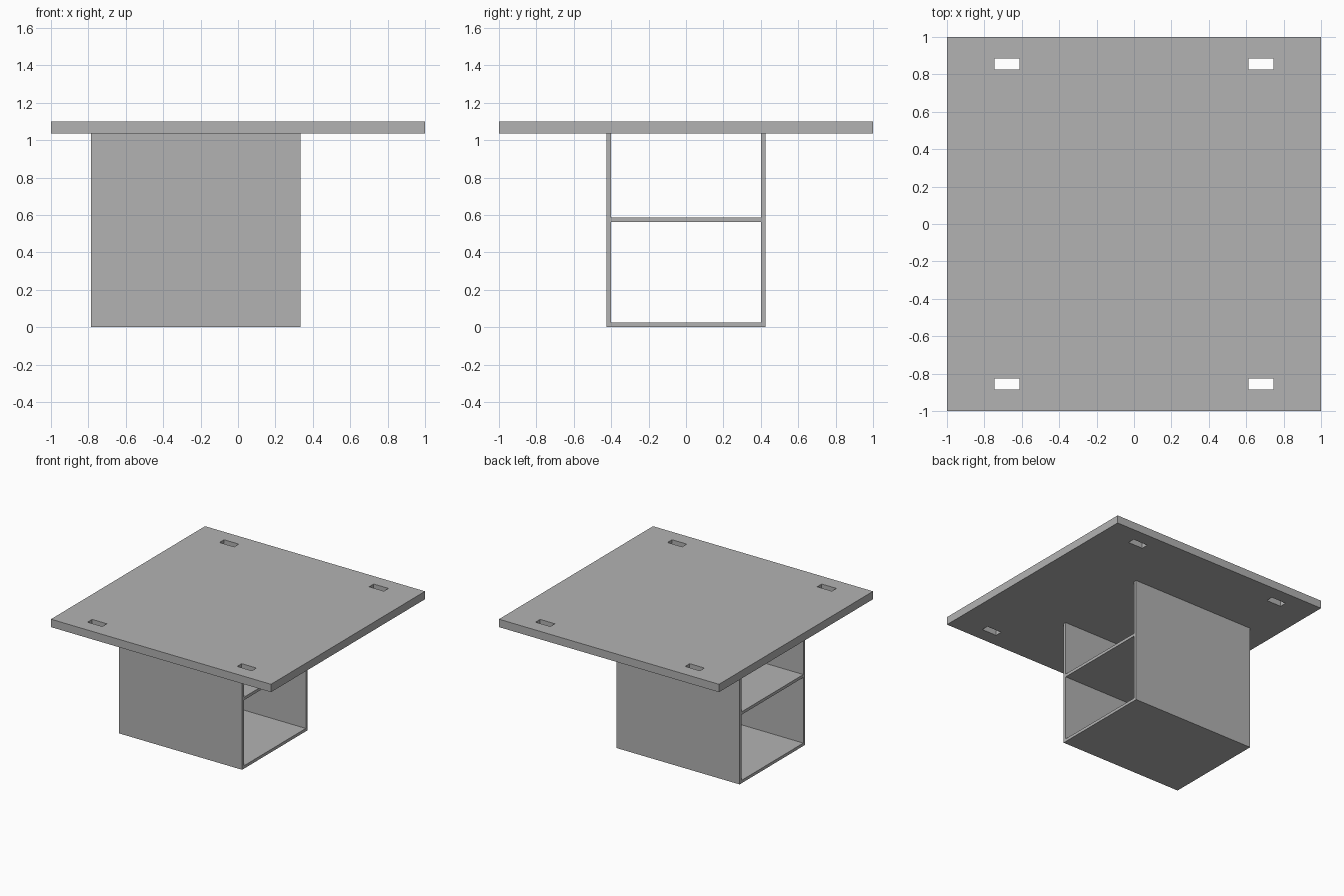
import bpy
import bmesh

if "Cube" in bpy.data.objects:
    bpy.data.objects.remove(bpy.data.objects["Cube"])

grey = bpy.data.materials.new("plain_grey")
grey.diffuse_color = (0.448, 0.448, 0.448, 1)
grey.use_nodes = True
grey.node_tree.nodes["Principled BSDF"].inputs["Base Color"].default_value = grey.diffuse_color


def finish(name, bm):
    mesh = bpy.data.meshes.new(name)
    bm.to_mesh(mesh)
    bm.free()
    mesh.materials.append(grey)
    obj = bpy.data.objects.new(name, mesh)
    bpy.context.collection.objects.link(obj)
    return obj


def box(name, x, y, z):
    """Box spanning the given (min, max) ranges."""
    bm = bmesh.new()
    bmesh.ops.create_cube(bm, size=1)
    for v in bm.verts:
        v.co = [r[0] if c < 0 else r[1] for c, r in zip(v.co, (x, y, z))]
    return finish(name, bm)


# Table top: a slab on a grid of cells, leaving out the four corner slots
xs = [-1, -0.747, -0.613, 0.613, 0.747, 1]
ys = [-1, -0.886, -0.827, 0.827, 0.886, 1]
bm = bmesh.new()
grid = [[bm.verts.new((x, y, 1.035)) for y in ys] for x in xs]
for i in range(5):
    for j in range(5):
        if not (i in (1, 3) and j in (1, 3)):
            bm.faces.new((grid[i][j], grid[i + 1][j],
                          grid[i + 1][j + 1], grid[i][j + 1]))
result = bmesh.ops.extrude_face_region(bm, geom=bm.faces[:])
for item in result["geom"]:
    if isinstance(item, bmesh.types.BMVert):
        item.co.z = 1.10
bmesh.ops.recalc_face_normals(bm, faces=bm.faces)
finish("table_top", bm)

# Open-ended cabinet: two side walls, a floor and a middle shelf
depth = (-0.785, 0.335)
outer, inner = 0.425, 0.402
box("front_wall", depth, (-outer, -inner), (0, 1.035))
box("back_wall", depth, (inner, outer), (0, 1.035))
box("cabinet_floor", depth, (-inner, inner), (0, 0.024))
box("middle_shelf", depth, (-inner, inner), (0.563, 0.587))
